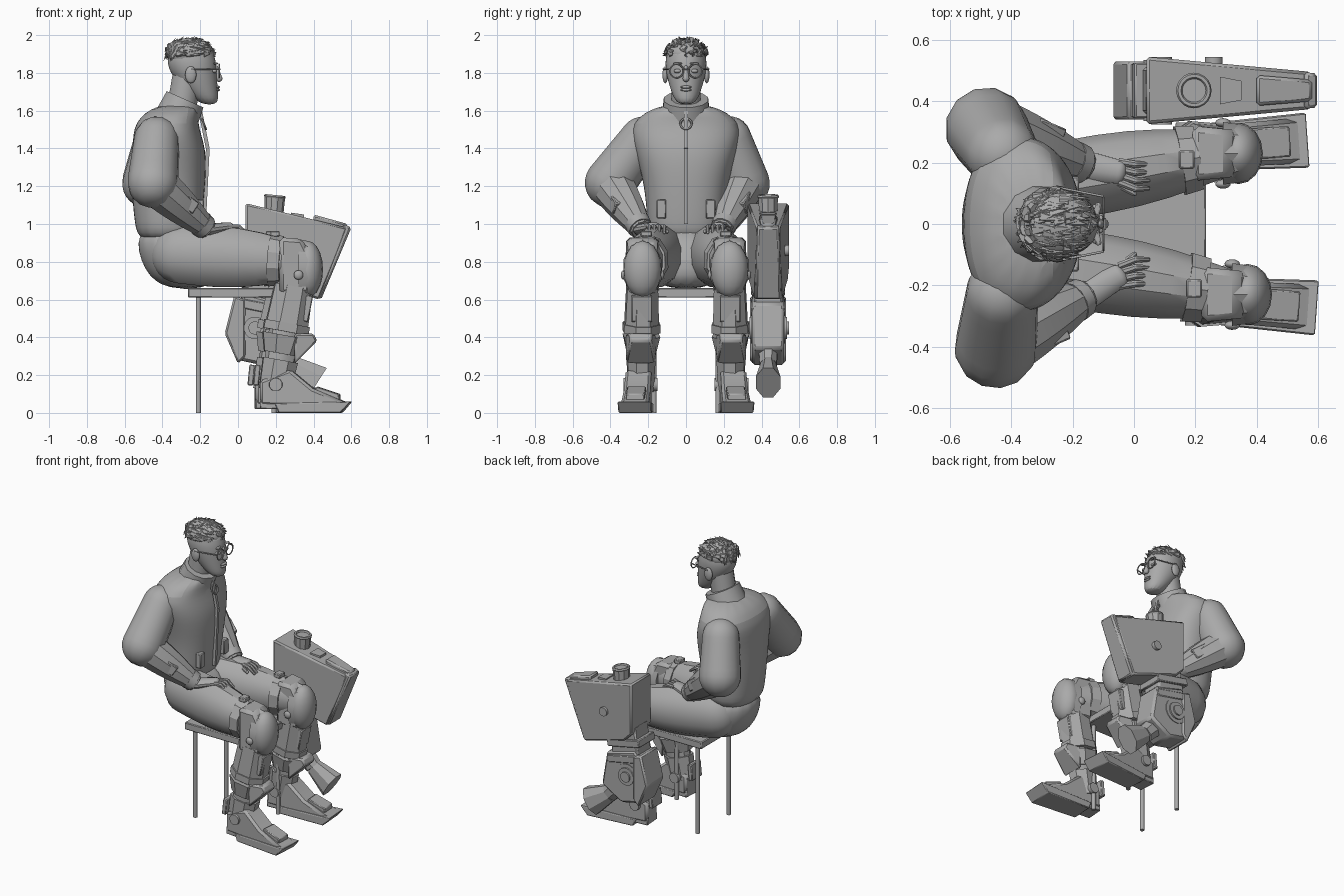
import bpy, bmesh, math, random
from mathutils import Vector, Matrix

random.seed(4)
cube = bpy.data.objects.get("Cube")
if cube:
    bpy.data.objects.remove(cube)

grey = bpy.data.materials.new("plain grey")
grey.use_nodes = True
grey.diffuse_color = (.4, .4, .4, 1)
grey.node_tree.nodes["Principled BSDF"].inputs["Base Color"].default_value = grey.diffuse_color


def finish(name, bm, angle=35, bevel=0, smooth_levels=0):
    """Turn a bmesh into a shaded object with optional modifiers."""
    bmesh.ops.recalc_face_normals(bm, faces=bm.faces)
    mesh = bpy.data.meshes.new(name)
    bm.to_mesh(mesh)
    bm.free()
    mesh.materials.append(grey)
    part = bpy.data.objects.new(name, mesh)
    bpy.context.collection.objects.link(part)
    if bevel:
        modifier = part.modifiers.new("bevel", "BEVEL")
        modifier.width, modifier.segments = bevel, 1
    if smooth_levels:
        modifier = part.modifiers.new("subdivision", "SUBSURF")
        modifier.levels = modifier.render_levels = smooth_levels
    bpy.ops.object.select_all(action="DESELECT")
    part.select_set(True)
    bpy.context.view_layer.objects.active = part
    bpy.ops.object.shade_smooth_by_angle(angle=math.radians(angle))


def bridge(name, rings, matrix=Matrix(), **style):
    """Skin a list of equal rings and close both ends."""
    bm = bmesh.new()
    loops = [[bm.verts.new(point) for point in ring] for ring in rings]
    for low, high in zip(loops, loops[1:]):
        for i in range(len(low)):
            bm.faces.new((low[i - 1], low[i], high[i], high[i - 1]))
    bm.faces.new(loops[0])
    bm.faces.new(loops[-1])
    bm.transform(matrix)
    finish(name, bm, **style)


def oval(centre_x, z, radius_x, radius_y, sides, power=1):
    """A power below one squares the oval off."""
    ring = []
    for i in range(sides):
        turn = math.tau * (i + .5) / sides
        c, s = [math.copysign(abs(v) ** power, v) for v in (math.cos(turn), math.sin(turn))]
        ring.append((centre_x + radius_x * c, radius_y * s, z))
    return ring


def stack(name, rows, power=1):
    """Smooth body from level ovals given as z, centre x, radius x, radius y."""
    return bridge(name, [oval(x, z, rx, ry, 16, power) for z, x, rx, ry in rows], smooth_levels=2)


def limb(name, start, end, r_start, r_end, wide=1, bulge=0, rounded=False, sides=12, angle=35):
    """Tapered limb between two joints; wide scales its sideways radius."""
    start, axis = Vector(start), Vector(end) - Vector(start)
    steps = [i / 6 for i in range(7)]
    profile = [(axis.length * t, r_start + (r_end - r_start) * t + bulge * math.sin(math.pi * t)) for t in steps]
    if rounded:
        arcs = [t * math.pi / 2 for t in steps[1:-1]]
        profile = ([(-r_start * math.cos(a), r_start * math.sin(a)) for a in arcs] + profile
                   + [(axis.length + r_end * math.sin(a), r_end * math.cos(a)) for a in arcs])
    turn = axis.to_track_quat("Z", "Y").to_matrix().to_4x4()
    rings = [oval(0, along, r * wide, r, sides) for along, r in profile]
    bridge(name, rings, Matrix.Translation(start) @ turn, angle=angle)


def prism(name, outline, place, half, taper=1, bevel=.01, yaw=0):
    """Side outline in x and z; the half width shrinks by taper towards +x."""
    low, high = min(x for x, z in outline), max(x for x, z in outline)
    rings = [[(x, side * half * (1 + (taper - 1) * (x - low) / (high - low)), z) for x, z in outline]
             for side in (-1, 1)]
    spin = Matrix.Translation(place) @ Matrix.Rotation(yaw, 4, "Z")
    bridge(name, rings, spin, angle=20, bevel=bevel)


def box(name, place, size, pitch=0, yaw=0, bevel=.005):
    bm = bmesh.new()
    bmesh.ops.create_cube(bm, size=1)
    turn = Matrix.Rotation(yaw, 4, "Z") @ Matrix.Rotation(pitch, 4, "Y")
    bm.transform(Matrix.Translation(place) @ turn @ Matrix.Diagonal((*size, 1)))
    finish(name, bm, bevel=bevel)


def ball(name, place, size):
    bm = bmesh.new()
    bmesh.ops.create_uvsphere(bm, u_segments=16, v_segments=10, radius=1)
    bm.transform(Matrix.Translation(place) @ Matrix.Diagonal((*size, 1)))
    finish(name, bm, angle=60)


def hoop(name, place, radius, thickness, lean=math.pi / 2):
    """Thin ring, facing the front of the figure unless leaned."""
    bpy.ops.mesh.primitive_torus_add(location=place, rotation=(0, lean, 0), major_radius=radius,
                                     minor_radius=thickness, major_segments=20, minor_segments=6)
    bpy.context.object.name = name
    bpy.context.object.data.materials.append(grey)


# Stool
box("stool_seat", (-.015, 0, .635), (.5, .42, .05))
for x in (-.21, .19):
    for y in (-.17, .17):
        limb("stool_leg", (x, y, 0), (x, y, .62), .014, .014)

# Jacket and hips
stack("jacket", [(.9, -.37, .16, .19), (1, -.37, .18, .21), (1.2, -.37, .2, .22), (1.4, -.36, .2, .28),
                 (1.54, -.39, .17, .31), (1.64, -.31, .12, .14)], .85)
stack("hips", [(.65, -.27, .15, .16), (.8, -.31, .22, .22), (1, -.37, .18, .2)])
limb("collar", (-.32, 0, 1.57), (-.28, 0, 1.66), .12, .11, wide=1.1)
zip_path = [(-.18, 1), (-.17, 1.2), (-.16, 1.4), (-.2, 1.6)]
for (x, z), (next_x, next_z) in zip(zip_path, zip_path[1:]):
    limb("jacket_zip", (x, 0, z), (next_x, 0, next_z), .014, .014, sides=4)
hoop("zip_ring", (-.18, 0, 1.53), .03, .006, 1.2)

for s, side in ((-1, "right"), (1, "left")):
    # Sleeves; the right elbow is held further out
    spread = .09 if side == "right" else 0
    shoulder = Vector((-.43, s * .23, 1.45))
    elbow = Vector((-.45 - (.09 - spread) / 3, s * (.31 + spread), 1.22))
    wrist = Vector((-.16, s * (.19 + spread / 2), .97))
    limb(side + "_upper_sleeve", shoulder, elbow, .12, .136, rounded=True)
    limb(side + "_forearm_sleeve", elbow, wrist, .12, .055, bulge=.01, sides=10)
    limb(side + "_cuff", elbow.lerp(wrist, .87), elbow.lerp(wrist, .97), .07, .065)
    pocket = elbow.lerp(wrist, .55) + Vector((.02, s * .07, .03))
    box(side + "_sleeve_pocket", pocket, (.11, .04, .07), .6, -s * .4)
    box(side + "_belt_pouch", (-.2, s * .13, 1.08), (.04, .05, .1))

    # Hand draped inwards over the thigh
    knuckles = Vector((-.05, s * .17, .985))
    limb(side + "_palm", wrist, knuckles, .032, .025, wide=1.6, rounded=True)
    for k in range(4):
        fan = Vector((0, (k - 1.5) * .022, 0))
        root, middle = knuckles + fan, knuckles + fan * 1.2 + Vector((.055, -s * .015, 0))
        limb(side + "_finger", root, middle, .013, .012, sides=8)
        limb(side + "_fingertip", middle, middle + Vector((.04, 0, -.03)), .012, .008, rounded=True, sides=8)
    limb(side + "_thumb", wrist, (0, s * .1, .96), .02, .01, rounded=True, sides=8)

    # Thigh and knee
    shift = 0 if side == "right" else -.03
    hip, knee = Vector((-.3, s * .13, .84)), Vector((.32 + shift, s * .23, .8))
    ankle = Vector((.2 + shift, s * .24, .15))
    limb(side + "_thigh", hip, knee, .16, .1, wide=.8, bulge=.03, rounded=True)
    limb(side + "_thigh_strap", hip.lerp(knee, .76), hip.lerp(knee, .86), .14, .13, wide=.85, sides=10, angle=20)
    box(side + "_strap_buckle", hip.lerp(knee, .8) + Vector((0, 0, .14)), (.05, .06, .03))
    prism(side + "_knee_joint", [(-.1, -.17), (-.1, .13), (.02, .12), (.08, 0), (.06, -.17)], knee, .09, .8, .02)
    pad = knee + Vector((.05, 0, -.04))
    ball(side + "_knee_pad", pad, (.08, .1, .15))
    rim = Vector((.05, 0, 0))
    limb(side + "_knee_pad_rim", pad - rim, pad, .16, .15, wide=.67, sides=10)
    for out in (-1, 1):
        ball(side + "_knee_bolt", pad + Vector((-.05, out * .1, -.03)), (.025, .015, .025))

    # Shin wrapped in plates, given as span along the shin and two radii
    limb(side + "_shin", knee, ankle, .1, .08, wide=.8, sides=10)
    for plate, top, bottom, r_top, r_bottom in (("upper_greave", .2, .5, .11, .12), ("shin_band", .5, .57, .13, .13),
                                                ("lower_greave", .6, .75, .13, .1), ("ankle_guard", .8, 1.05, .1, .09)):
        limb(f"{side}_{plate}", knee.lerp(ankle, top), knee.lerp(ankle, bottom), r_top, r_bottom,
             wide=.8, sides=8, angle=20)
    prism(side + "_shin_flare", [(0, 0), (.12, .12), (.1, .16), (0, .16)], ankle + Vector((.1, 0, .11)), .08, .7)
    box(side + "_shin_plate", knee.lerp(ankle, .38) + Vector((.09, 0, 0)), (.04, .11, .14), .2)
    box(side + "_calf_plate", ankle + Vector((-.1, 0, .05)), (.03, .11, .11), .1)

    # Boot
    heel = Vector((.12 + shift, s * .24, 0))
    turn = s * .07
    prism(side + "_boot", [(0, .04), (0, .17), (.16, .23), (.28, .13), (.47, .05), (.4, .03)], heel, .065, 1.15, .015, turn)
    prism(side + "_sole", [(.1, 0), (.08, .05), (.48, .06), (.43, 0)], heel, .075, 1.2, .005, turn)
    prism(side + "_heel", [(0, .02), (0, .07), (.1, .06), (.1, .02)], heel, .06, 1, .005, turn)
    prism(side + "_toe_plate", [(.28, .1), (.3, .14), (.42, .1), (.42, .06)], heel, .05, 1, .005, turn)
    for out in (-1, 1):
        limb(side + "_ankle_disc", ankle, ankle + Vector((0, out * .09, 0)), .04, .035)

# Folded machine standing beside the left leg
base = Vector((0, .435, 0))
prism("upper_housing", [(.04, 1.11), (.58, .98), (.43, .6), (.1, .7), (.04, .76)], base, .11, .55)
prism("housing_end_plate", [(.56, 1), (.6, .98), (.44, .6), (.4, .62)], base, .07, .8)
prism("housing_top_rail", [(.4, 1), (.4, 1.05), (.58, 1), (.58, .96)], base, .05, .7)
prism("housing_top_panel", [(.28, 1.04), (.28, 1.06), (.35, 1.05), (.35, 1.02)], base, .045, .7, 0)
cap = base + Vector((.19, 0, 1.05))
mouth = cap + Vector((.005, 0, .095))
limb("filler_cap", cap, mouth, .05, .055, sides=10, angle=20)
hoop("filler_rim", mouth, .048, .01, .1)
limb("housing_bolt", base + Vector((.26, 0, .86)), base + Vector((.26, .11, .86)), .03, .03)
prism("link_arm", [(.04, .8), (.22, .78), (.22, .45), (0, .5)], base, .075)
for z in (.56, .67):
    box("link_band", base + Vector((.12, 0, z)), (.25, .18, .05), .2)
prism("lower_pod", [(.03, .64), (-.05, .43), (0, .28), (.14, .25), (.29, .34), (.25, .58)], base, .085, 1, .015)
prism("pod_back_plate", [(.04, .6), (-.02, .62), (-.07, .42), (0, .26), (.04, .3)], base, .095)
pivot = base + Vector((.09, 0, .45))
for step in (1, 2, 3):
    reach = Vector((0, .08 + step * .01, 0))
    limb("pivot_disc", pivot - reach, pivot + reach, .11 - step * .025, .11 - step * .025, sides=16)
toe = base + Vector((.42, 0, .16))
bend = base + Vector((.28, 0, .25))
limb("blade_neck", pivot, bend, .08, .06, wide=.8, sides=8, angle=20)
limb("blade_foot", bend, toe, .06, .1, wide=.7, sides=8, angle=20)

# Head
limb("neck", (-.31, 0, 1.55), (-.27, 0, 1.78), .08, .08)
stack("head", [(1.63, -.15, .05, .05), (1.7, -.19, .085, .08), (1.8, -.24, .13, .11),
               (1.9, -.25, .135, .115), (1.97, -.25, .07, .06)])
limb("nose", (-.115, 0, 1.83), (-.1, 0, 1.77), .01, .018, rounded=True)
for z in (1.71, 1.725):
    ball("lip", (-.11, 0, z), (.014, .03, .008))
for s, side in ((-1, "right"), (1, "left")):
    ball(side + "_ear", (-.25, s * .11, 1.79), (.03, .015, .045))
    ball(side + "_eye", (-.125, s * .045, 1.81), (.015, .02, .011))
    box(side + "_eyebrow", (-.12, s * .045, 1.85), (.02, .05, .01), 0, -s * .25)
    hoop(side + "_glasses_rim", (-.1, s * .05, 1.81), .036, .004)
    limb(side + "_glasses_arm", (-.1, s * .09, 1.82), (-.25, s * .12, 1.82), .004, .004)
limb("glasses_bridge", (-.095, -.02, 1.82), (-.095, .02, 1.82), .004, .004)

# Hair: a cap covered with broad forward-swept tufts
crown, reach = Vector((-.255, 0, 1.9)), Vector((.125, .11, .08))
ball("hair_cap", crown, reach)
bm = bmesh.new()
for i in range(150):
    around, height = random.uniform(0, math.tau), random.uniform(-.1, 1)
    flat = math.sqrt(1 - height * height)
    normal = Vector((flat * math.cos(around), flat * math.sin(around), height))
    jitter = Vector([random.uniform(-.2, .2) for axis in range(3)])
    # Tufts low on the back of the head hang down instead
    flow = Vector((0, 0, -1)) if normal.x < -.6 and height < .5 else Vector((1, 0, 0))
    sweep = (flow - normal * flow.dot(normal) * .8 + normal * .2 + jitter).normalized()
    across = sweep.cross(normal).normalized()
    frame = Matrix((across, sweep.cross(across), sweep)).transposed().to_4x4()
    length = random.uniform(.03, .04) if normal.x > .7 else random.uniform(.06, .08)
    tuft = bmesh.ops.create_cone(bm, segments=5, radius1=.02, radius2=.001, depth=length, cap_ends=True)
    place = Matrix.Translation(crown + Matrix.Diagonal(reach) @ normal)
    bmesh.ops.transform(bm, verts=tuft["verts"], matrix=place @ frame @ Matrix.Diagonal((1, .5, 1, 1)))
finish("hair_tufts", bm)
